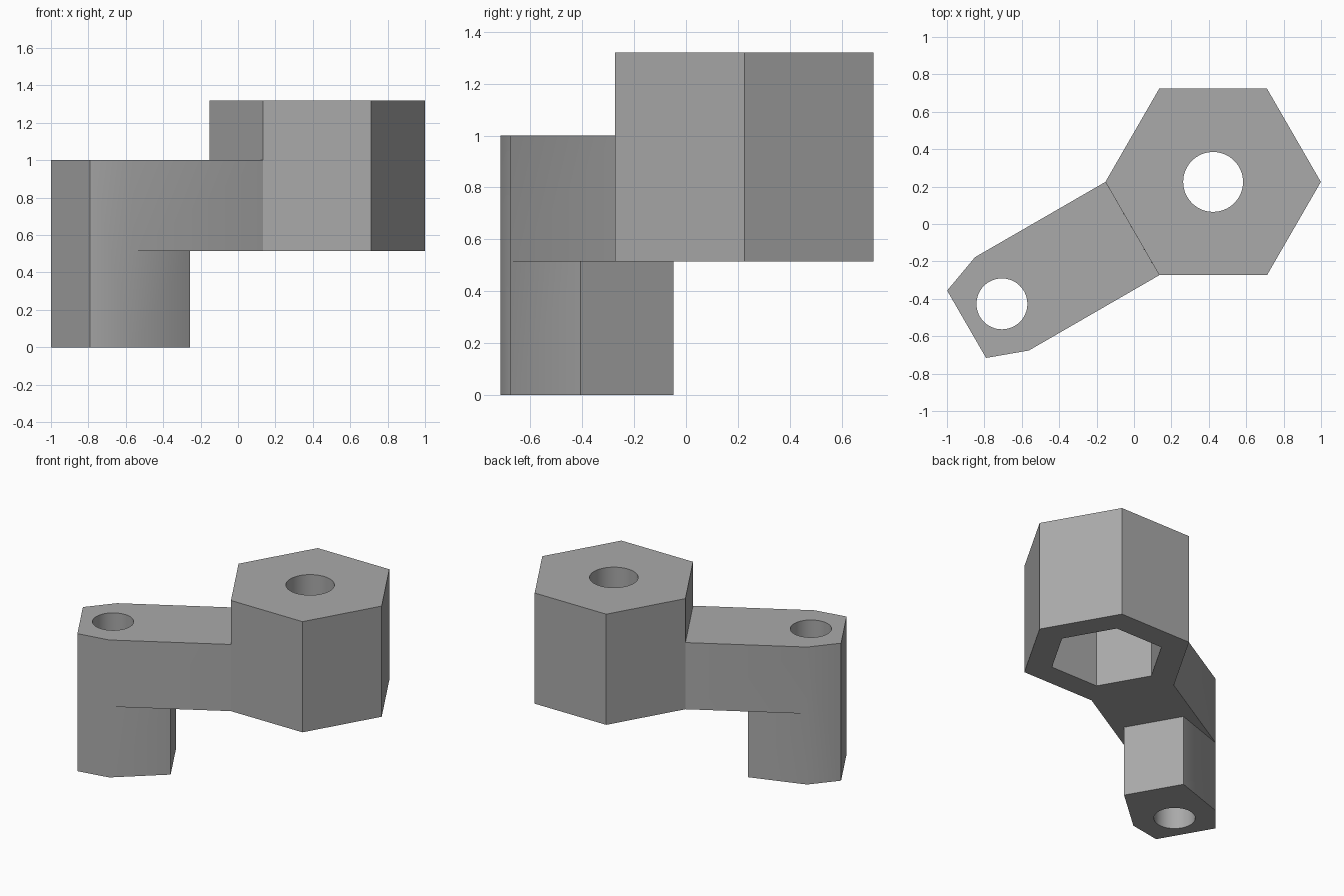
import bpy, bmesh
from math import radians, sin, cos, tau
from mathutils import Vector, Matrix

cube = bpy.data.objects.get("Cube")
if cube:
    bpy.data.objects.remove(cube, do_unlink=True)

grey = bpy.data.materials.new("plain_grey")
grey.use_nodes = True
colour = (0.4, 0.4, 0.4, 1)
grey.diffuse_color = colour
grey.node_tree.nodes["Principled BSDF"].inputs["Base Color"].default_value = colour

# Local frame of the arm: origin at its free end, x along the arm
HEAD = Vector((0.423, 0.225, 0))
AXIS = radians(30)
ARM = Matrix.Translation((-0.895, -0.536, 0)) @ Matrix.Rotation(AXIS, 4, "Z")
BOLT = ARM @ Vector((0.218, 0, 0))


def prism(name, outline, bottom, top, frame=Matrix()):
    """Extrude a flat outline between two heights."""
    bm = bmesh.new()
    face = bm.faces.new([bm.verts.new(frame @ Vector((x, y, bottom))) for x, y in outline])
    up = bmesh.ops.extrude_face_region(bm, geom=[face])["geom"]
    bmesh.ops.translate(bm, vec=(0, 0, top - bottom),
                        verts=[g for g in up if isinstance(g, bmesh.types.BMVert)])
    bmesh.ops.recalc_face_normals(bm, faces=bm.faces)
    mesh = bpy.data.meshes.new(name)
    bm.to_mesh(mesh)
    bm.free()
    mesh.materials.append(grey)
    obj = bpy.data.objects.new(name, mesh)
    bpy.context.collection.objects.link(obj)
    return obj


def ring(sides, radius):
    return [(radius * cos(tau * i / sides), radius * sin(tau * i / sides)) for i in range(sides)]


def mirrored(half):
    """Close a half outline across the arm axis."""
    return [(x, -y) for x, y in half] + half[::-1]


# Arm with its chamfered end, the post under it, and the hexagonal head
end = [(0, 0.208), (0.218, 0.288)]
bracket = prism("bracket", mirrored(end + [(1.023, 0.288)]), 0.515, 1, ARM)
post = prism("post", mirrored(end + [(0.617, 0.208)]), 0, 0.515, ARM)
head = prism("head", ring(6, 0.576), 0.515, 1.32, Matrix.Translation(HEAD))

# Cutters: bolt holes and the nut pocket in the underside of the head
head_hole = prism("head_hole", ring(64, 0.16), 0.4, 1.5, Matrix.Translation(HEAD))
nut_pocket = prism("nut_pocket", ring(6, 0.383), 0.4, 1.0, Matrix.Translation(HEAD))
post_hole = prism("post_hole", ring(64, 0.136), -0.1, 1.1, Matrix.Translation(BOLT))

bpy.context.view_layer.objects.active = bracket
for helper, operation in ((post, "UNION"), (head, "UNION"), (nut_pocket, "DIFFERENCE"),
                          (head_hole, "DIFFERENCE"), (post_hole, "DIFFERENCE")):
    mod = bracket.modifiers.new(helper.name, "BOOLEAN")
    mod.operation, mod.solver, mod.object = operation, "EXACT", helper
    bpy.ops.object.modifier_apply(modifier=mod.name)
    bpy.data.objects.remove(helper, do_unlink=True)

# Weld seams and merge coplanar faces, then smooth the bores
bm = bmesh.new()
bm.from_mesh(bracket.data)
bmesh.ops.remove_doubles(bm, verts=bm.verts, dist=0.002)
bmesh.ops.dissolve_limit(bm, angle_limit=radians(1), verts=bm.verts, edges=bm.edges)
bm.to_mesh(bracket.data)
bm.free()
bpy.ops.object.select_all(action="DESELECT")
bracket.select_set(True)
bpy.ops.object.shade_smooth_by_angle(angle=radians(32))
